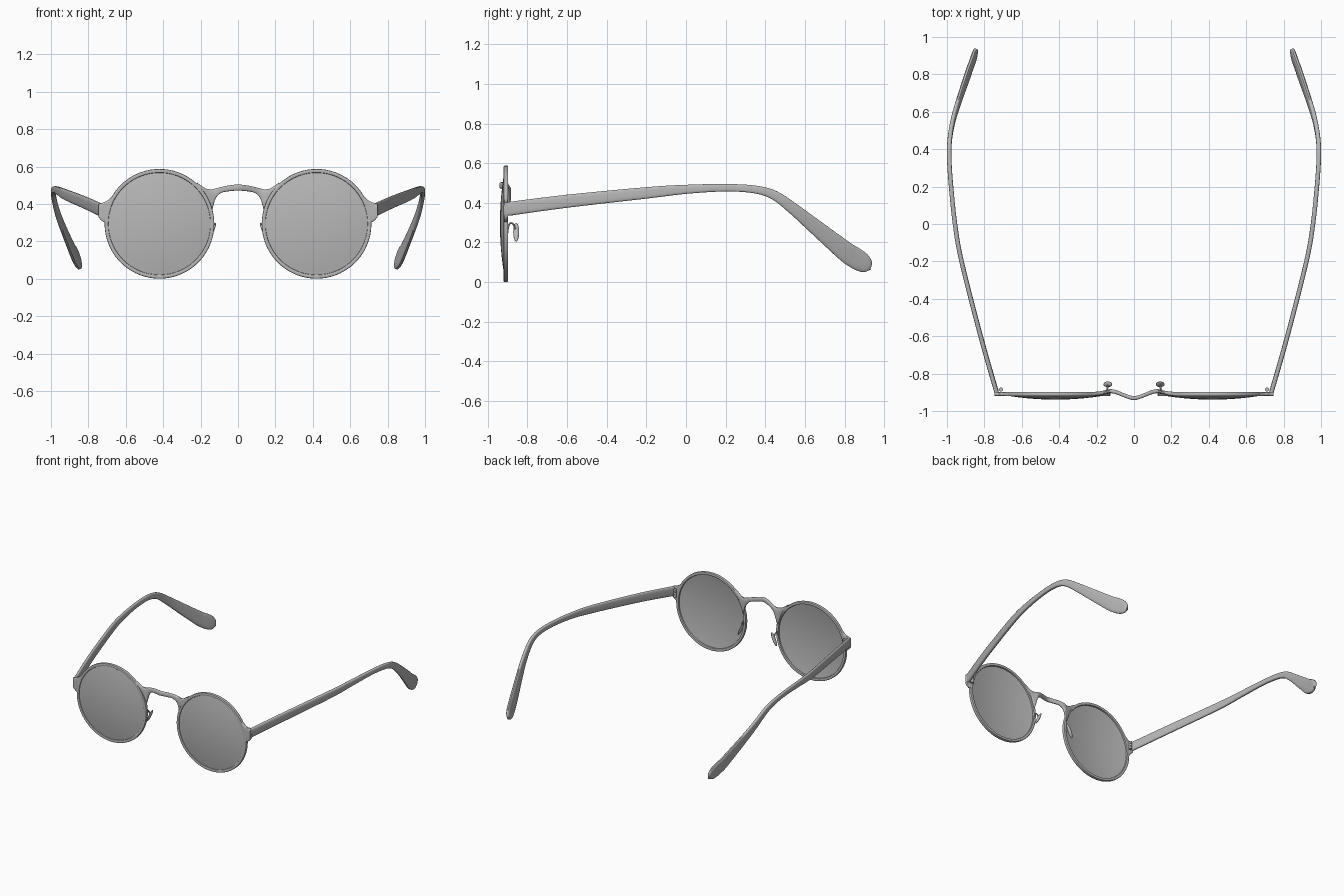
import bpy, bmesh, math
from mathutils import Vector, Matrix

if "Cube" in bpy.data.objects:
    bpy.data.objects.remove(bpy.data.objects["Cube"])

grey = bpy.data.materials.new("grey")
grey.diffuse_color = (0.48, 0.48, 0.48, 1)
grey.use_nodes = True
grey.node_tree.nodes["Principled BSDF"].inputs["Base Color"].default_value = grey.diffuse_color
CX, CZ = 0.42, 0.294          # lens centre


def finish(name, bm, mirror=True):
    bmesh.ops.recalc_face_normals(bm, faces=bm.faces)
    me = bpy.data.meshes.new(name)
    bm.to_mesh(me)
    bm.free()
    ob = bpy.data.objects.new(name, me)
    bpy.context.collection.objects.link(ob)
    me.materials.append(grey)
    bpy.ops.object.select_all(action='DESELECT')
    ob.select_set(True)
    bpy.context.view_layer.objects.active = ob
    bpy.ops.object.shade_smooth_by_angle(angle=math.radians(40))
    if mirror:                # all geometry is in world coordinates
        ob.modifiers.new("mirror", 'MIRROR').use_mirror_merge = False
    return ob


def loft(name, rings, closed=False, mirror=True):
    bm = bmesh.new()
    vs = [[bm.verts.new(p) for p in r] for r in rings]
    n = len(vs[0])
    pairs = list(zip(vs, vs[1:])) + ([(vs[-1], vs[0])] if closed else [])
    for a, b in pairs:
        for i in range(n):
            j = (i + 1) % n
            bm.faces.new((a[i], a[j], b[j], b[i]))
    if not closed:
        bm.faces.new(vs[0])
        bm.faces.new(vs[-1])
    return finish(name, bm, mirror)


def section(a, b, n=16, power=4.0):
    """Rounded-rectangle outline with half sizes a and b."""
    out = []
    for i in range(n):
        t = 2 * math.pi * (i + 0.5) / n
        c, s = math.cos(t), math.sin(t)
        out.append((math.copysign(abs(c) ** (2 / power), c) * a,
                    math.copysign(abs(s) ** (2 / power), s) * b))
    return out


def smooth(pts, sub):
    """Catmull-Rom interpolation of tuples."""
    out = []
    for i in range(len(pts) - 1):
        q = [pts[max(i - 1, 0)], pts[i], pts[i + 1], pts[min(i + 2, len(pts) - 1)]]
        for k in range(sub):
            t = k / sub
            out.append(tuple(0.5 * (2 * b + (c - a) * t + (2 * a - 5 * b + 4 * c - d) * t * t
                                    + (3 * b - a - 3 * c + d) * t ** 3) for a, b, c, d in zip(*q)))
    return out + [pts[-1]]


def sweep(name, pts, power, n=16, sub=5):
    """Sweep along (x, y, z, half thickness, half height)."""
    p = smooth(pts, sub)
    rings = []
    for i, q in enumerate(p):
        c = Vector(q[:3])
        t = (Vector(p[min(i + 1, len(p) - 1)][:3]) - Vector(p[max(i - 1, 0)][:3])).normalized()
        s = (Vector((1, 0, 0)) - t * t.x).normalized()
        u = s.cross(t)
        rings.append([c + s * a + u * b for a, b in section(q[3], q[4], n, power)])
    return loft(name, rings)


def plate(name, cols, power, mirror):
    """Upright plate from columns (x, top, bottom, y), half depth 0.011."""
    rings = [[(x, y + a, (t + b) / 2 + h) for a, h in section(0.011, (t - b) / 2, 16, power)]
             for x, t, b, y in cols]
    return loft(name, rings, mirror=mirror)


# round rims
rings = []
for i in range(72):
    t = 2 * math.pi * i / 72
    rings.append([(CX + (0.283 + a) * math.cos(t), -0.909 + b, CZ + (0.283 + a) * math.sin(t))
                  for a, b in section(0.0105, 0.012, 12, 4)])
loft("rim", rings, closed=True)

# thin domed lenses
rad = [0.002] + [0.275 * k / 8 for k in range(1, 9)]
prof = [(r, -0.939 + 0.024 * (r / 0.275) ** 2) for r in rad]
prof += [(r, y + 0.006) for r, y in reversed(prof)]
loft("lens", [[(CX + r * math.cos(2 * math.pi * i / 64), y, CZ + r * math.sin(2 * math.pi * i / 64))
               for i in range(64)] for r, y in prof])

# bridge between the rims
half = [(0, .504, .471, -.931), (.04, .501, .469, -.921), (.09, .491, .459, -.901),
        (.12, .483, .428, -.894), (.133, .480, .385, -.895), (.145, .479, .352, -.898),
        (.17, .482, .424, -.903), (.19, .494, .457, -.906), (.218, .514, .490, -.909)]
cols = [(-x, t, b, y) for x, t, b, y in reversed(half[1:])] + half
plate("bridge", smooth(cols, 3), 3, False)

# flared end pieces holding the temples
plate("end_piece", [(.650, .465, .450, -.909), (.675, .439, .412, -.909), (.693, .422, .350, -.909),
                    (.702, .416, .300, -.909), (.720, .408, .303, -.909), (.735, .404, .316, -.909),
                    (.745, .401, .328, -.909)], 6, True)

# temples with drooping paddle tips
T = 0.012
sweep("temple", [(.735, -.898, .369, T, .035), (.820, -.6, .408, T, .033), (.922, -.2, .450, T, .029),
                 (.957, 0, .468, T, .023), (.978, .2, .476, T, .019), (.988, .35, .467, T, .020),
                 (.985, .45, .436, T, .024), (.968, .55, .363, T, .030), (.939, .65, .281, T, .038),
                 (.888, .8, .158, .013, .050), (.872, .845, .127, .013, .053),
                 (.858, .885, .101, .013, .050), (.848, .914, .079, .012, .036),
                 (.843, .927, .069, .009, .014), (.8425, .929, .068, .005, .004)], 3.5)

# hinge barrels
bm = bmesh.new()
for z in (.345, .365, .385):
    bmesh.ops.create_cone(bm, cap_ends=True, segments=16, radius1=.011, radius2=.011, depth=.018,
                          matrix=Matrix.Translation((.711, -.885, z)))
finish("hinge", bm)

# nose pad wires and pads
R = 0.005
sweep("pad_wire", [(.148, -.902, .245, R, R), (.147, -.897, .280, R, R), (.144, -.886, .297, R, R),
                   (.141, -.872, .292, R, R), (.139, -.864, .272, R, R), (.140, -.860, .250, R, R)],
      2, 8, 4)
bm = bmesh.new()
bmesh.ops.create_uvsphere(bm, u_segments=20, v_segments=12, radius=1,
                          matrix=Matrix.Translation((.140, -.857, .252)) @ Matrix.Rotation(math.radians(-25), 4, 'Y')
                          @ Matrix.Diagonal((.009, .015, .052, 1)))
finish("nose_pad", bm)
